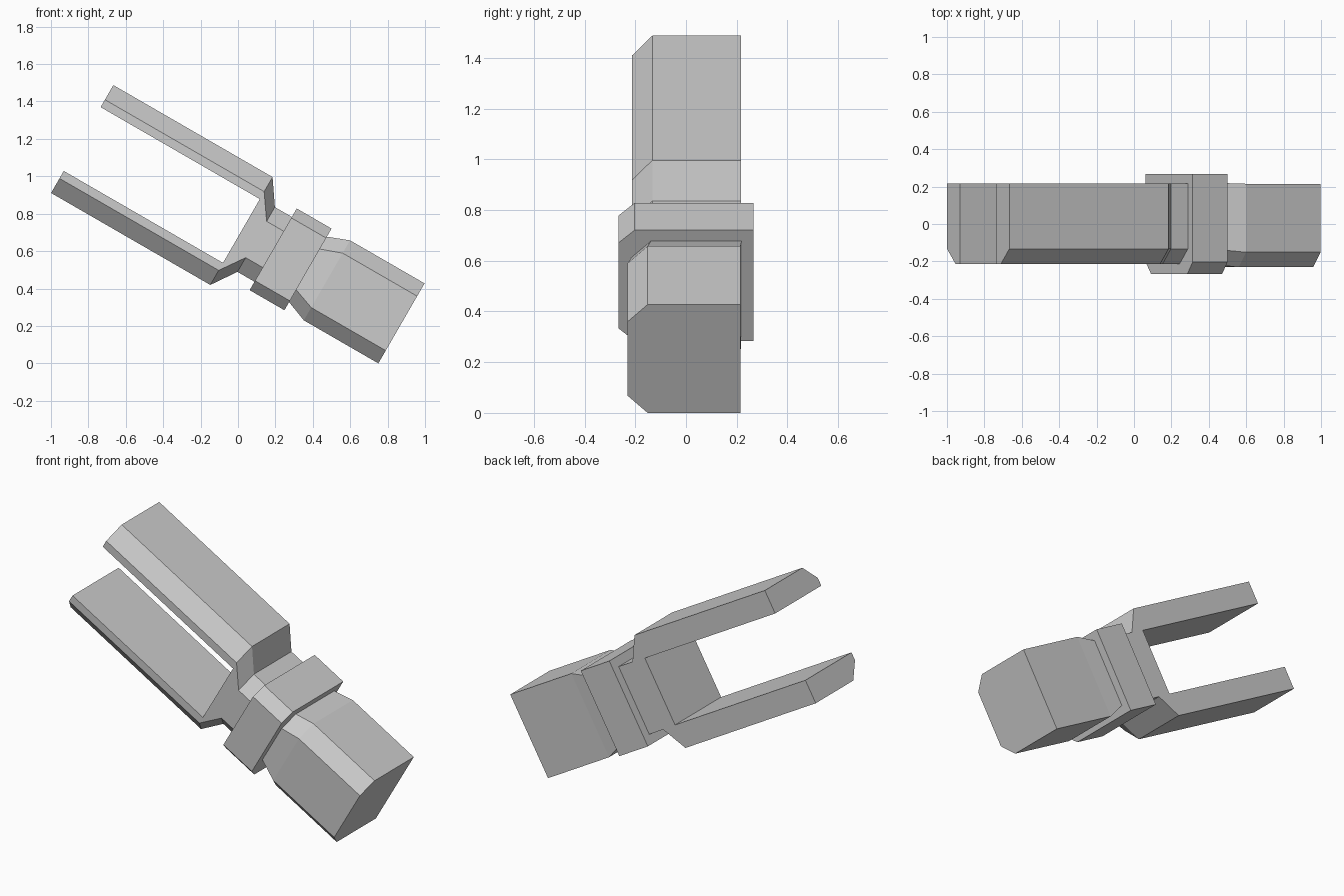
import bpy, bmesh, math
from mathutils import Matrix, Vector

if "Cube" in bpy.data.objects:
    bpy.data.objects.remove(bpy.data.objects["Cube"])

# Stations along the tool axis:
# (position, half width, half width of front face, front y, chamfer y, back y)
FORK_ROOT = -0.338
NECK = (0.20, 0.112, -0.213, -0.133, 0.217)
GUARD = (0.252, 0.194, -0.267, -0.203, 0.267)
GRIP = (0.247, 0.168, -0.231, -0.151, 0.215)
STATIONS = [
    (FORK_ROOT, 0.333, 0.243, -0.213, -0.133, 0.217),
    (-0.247, *NECK), (-0.142, *NECK),
    (-0.142, *GUARD), (0.073, *GUARD),
    (0.073, 0.202, 0.126, -0.217, -0.139, 0.219),
    (0.19, *GRIP), (0.65, *GRIP),
]
PRONG_INNER = 0.197
PRONG_LENGTH = 0.983


def ring(bm, u, half, face_half, front, chamfer, back):
    """Hexagonal section with two chamfered front corners."""
    pts = [(-half, back), (-half, chamfer), (-face_half, front),
           (face_half, front), (half, chamfer), (half, back)]
    return [bm.verts.new((u, y, v)) for v, y in pts]


bm = bmesh.new()

# Neck, guard and grip as one stepped loft
rings = [ring(bm, *s) for s in STATIONS]
for a, b in zip(rings, rings[1:]):
    for i in range(6):
        j = (i + 1) % 6
        bm.faces.new((a[i], a[j], b[j], b[i]))
bm.faces.new(rings[-1])
bm.faces.new(rings[0])


def root_faces():
    return [f for f in bm.faces
            if all(abs(v.co.x - FORK_ROOT) < 1e-5 for v in f.verts)]


# Split the fork root into slot wall and two prong bases
for side in (-1, 1):
    faces = root_faces()
    edges = list({e for f in faces for e in f.edges})
    verts = list({v for f in faces for v in f.verts})
    bmesh.ops.bisect_plane(bm, geom=verts + edges + faces, dist=1e-5,
                           plane_co=(0, 0, side * PRONG_INNER), plane_no=(0, 0, 1))

# Prongs
bases = [f for f in root_faces() if abs(f.calc_center_median().z) > PRONG_INNER]
tips = bmesh.ops.extrude_discrete_faces(bm, faces=bases)["faces"]
bmesh.ops.translate(bm, verts=list({v for f in tips for v in f.verts}),
                    vec=(-PRONG_LENGTH, 0, 0))

# Tilt the whole tool
tilt = Matrix.Rotation(math.radians(30), 4, 'Y')
bm.transform(tilt @ Matrix.Translation(Vector((0, 0, 0.622))))
bmesh.ops.recalc_face_normals(bm, faces=bm.faces)

mesh = bpy.data.meshes.new("forked_tool")
bm.to_mesh(mesh)
bm.free()
bpy.context.collection.objects.link(bpy.data.objects.new("forked_tool", mesh))
